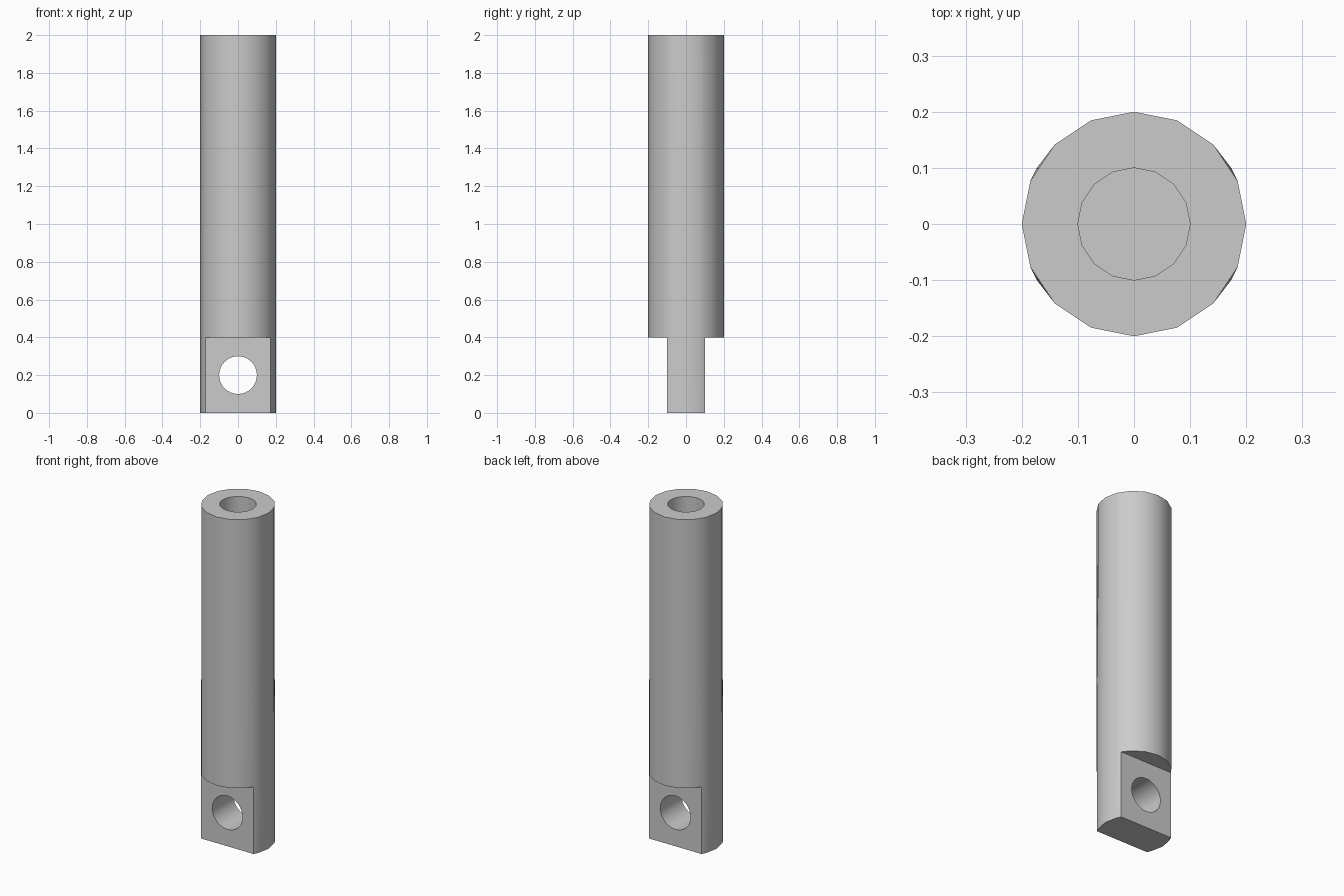
import bpy, bmesh
from math import cos, sin, radians, pi

cube = bpy.data.objects.get("Cube")
if cube:
    bpy.data.objects.remove(cube)

R, TOP, SHOULDER, HOLE_R = 0.2, 2.0, 0.4, 0.1
STEP = 22.5

steel = bpy.data.materials.new("grey_steel")
steel.use_nodes = True
steel.diffuse_color = (0.6, 0.6, 0.6, 1)
steel.node_tree.nodes["Principled BSDF"].inputs["Base Color"].default_value = (0.6, 0.6, 0.6, 1)

# Sixteen sides plus the four tang corners at 30 degrees from the x axis
corners = [30, 150, 210, 330]
angles = sorted([i * STEP for i in range(16)] + corners)


def ring(bm, z, keep, on_chord=False):
    verts = {}
    for a in keep:
        r = R
        if on_chord and a in corners:
            r = R * cos(radians(STEP / 2)) / cos(radians(a % STEP - STEP / 2))
        verts[a] = bm.verts.new((r * cos(radians(a)), r * sin(radians(a)), z))
    return verts


def wall(bm, lower, upper, a, b):
    bm.faces.new((lower[a], lower[b], upper[b], upper[a]))


# Round shaft with a flat-sided tang below the shoulder
bm = bmesh.new()
tang = [a for a in angles if abs(sin(radians(a))) < 0.501]
top = ring(bm, TOP, angles, True)
mid = ring(bm, SHOULDER, angles)
low = ring(bm, 0, tang)
for a, b in zip(angles, angles[1:] + angles[:1]):
    wall(bm, mid, top, a, b)
for a, b in zip(tang, tang[1:] + tang[:1]):
    wall(bm, low, mid, a, b)
bm.faces.new(top.values())
bm.faces.new(reversed(low.values()))
for first, last in ((30, 150), (210, 330)):
    bm.faces.new([mid[a] for a in reversed(angles) if first <= a <= last])
bmesh.ops.recalc_face_normals(bm, faces=bm.faces)
mesh = bpy.data.meshes.new("rod_with_tang")
bm.to_mesh(mesh)
bm.free()
mesh.materials.append(steel)
rod = bpy.data.objects.new("rod_with_tang", mesh)
bpy.context.collection.objects.link(rod)


def drill(name, sides, depth, location, rotation=(0, 0, 0)):
    bpy.ops.mesh.primitive_cylinder_add(vertices=sides, radius=HOLE_R, depth=depth,
                                        location=location, rotation=rotation)
    cutter = bpy.context.object
    cutter.name = name
    cutter.hide_render = True
    cutter.data.materials.append(steel)
    mod = rod.modifiers.new(name, 'BOOLEAN')
    mod.operation, mod.solver, mod.object = 'DIFFERENCE', 'EXACT', cutter
    bpy.context.view_layer.objects.active = rod
    bpy.ops.object.modifier_apply(modifier=name)
    bpy.data.objects.remove(cutter)


# Blind bore in the top end and pin hole through the tang
drill("top_bore", 16, 1.0, (0, 0, 1.7))
drill("pin_hole", 32, 0.6, (0, 0, SHOULDER / 2), (pi / 2, 0, 0))

bpy.ops.object.select_all(action='DESELECT')
rod.select_set(True)
bpy.context.view_layer.objects.active = rod
bpy.ops.object.shade_smooth_by_angle(angle=radians(30))
